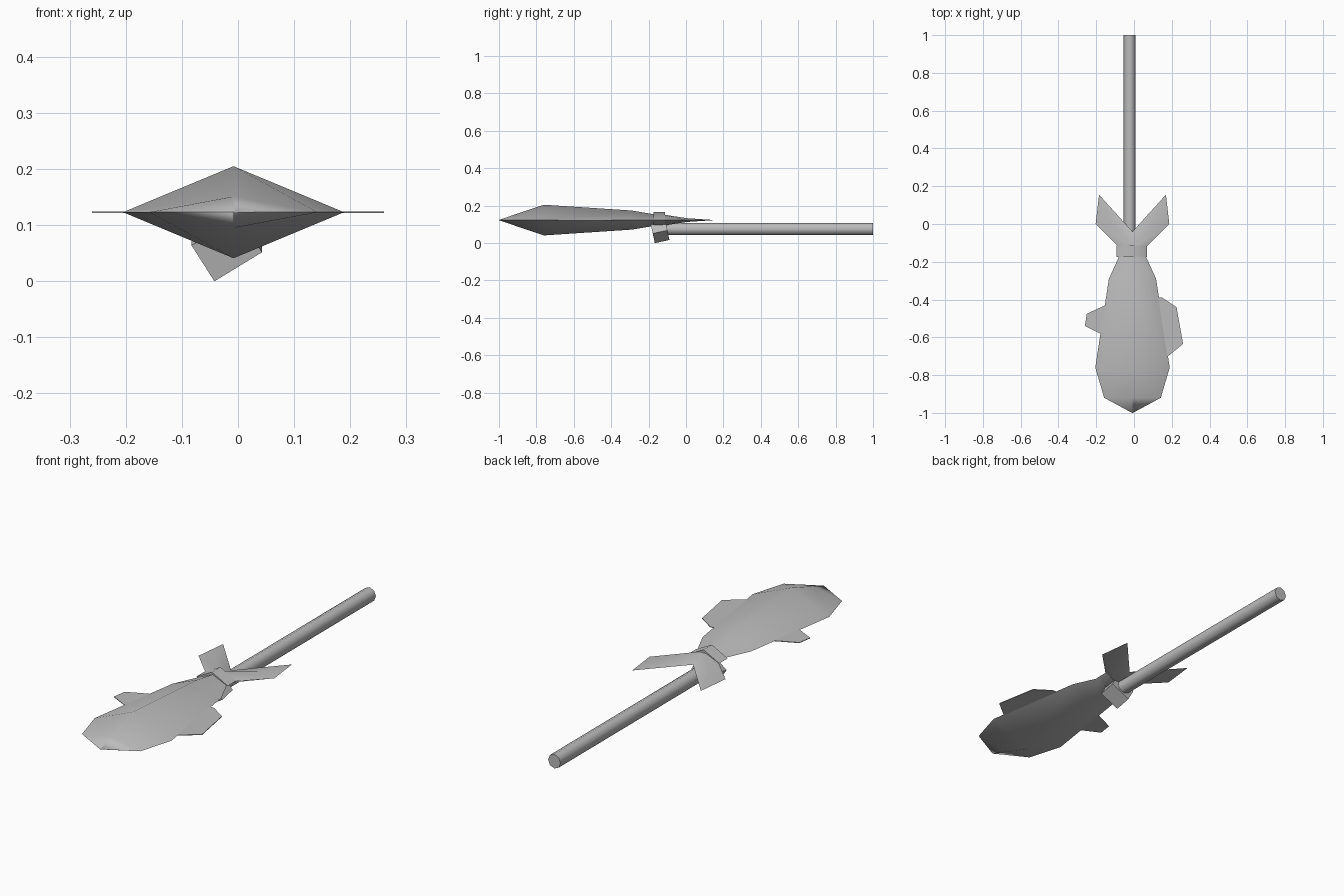
import bpy
import bmesh
from math import radians, pi, sin, cos
from mathutils import Matrix, Vector

old = bpy.data.objects.get("Cube")
if old:
    bpy.data.objects.remove(old, do_unlink=True)

grey = bpy.data.materials.new("plain grey")
grey.use_nodes = True
grey.diffuse_color = (0.5, 0.5, 0.5, 1)
grey.node_tree.nodes["Principled BSDF"].inputs["Base Color"].default_value = (0.5, 0.5, 0.5, 1)

CX, CZ = -0.008, 0.123   # fish axis


def finish(name, bm, angle=None):
    bmesh.ops.remove_doubles(bm, verts=bm.verts, dist=0.0005)
    bmesh.ops.recalc_face_normals(bm, faces=bm.faces)
    mesh = bpy.data.meshes.new(name)
    bm.to_mesh(mesh)
    bm.free()
    mesh.materials.append(grey)
    obj = bpy.data.objects.new(name, mesh)
    bpy.context.collection.objects.link(obj)
    if angle:
        bpy.ops.object.select_all(action="DESELECT")
        obj.select_set(True)
        bpy.context.view_layer.objects.active = obj
        bpy.ops.object.shade_smooth_by_angle(angle=radians(angle))
    return obj


def loft(name, stations, sides, cx, cz, angle):
    """Skin elliptical rings of (y, half width, half height) along y."""
    bm = bmesh.new()
    rings = []
    for y, hx, hz in stations:
        turns = [2 * pi * i / sides for i in range(sides)]
        rings.append([bm.verts.new((cx + hx * cos(t), y, cz + hz * sin(t))) for t in turns])
    for a, b in zip(rings, rings[1:]):
        for i in range(sides):
            j = (i + 1) % sides
            bm.faces.new((a[i], a[j], b[j], b[i]))
    bm.faces.new(rings[0])
    bm.faces.new(rings[-1])
    return finish(name, bm, angle)


def fin(name, outline, thickness=0.003):
    """Thin flat plate from an outline in x and y."""
    bm = bmesh.new()
    base = bm.faces.new([bm.verts.new((x, y, CZ - thickness / 2)) for x, y in outline])
    new = bmesh.ops.extrude_face_region(bm, geom=[base])["geom"]
    moved = [v for v in new if isinstance(v, bmesh.types.BMVert)]
    bmesh.ops.translate(bm, verts=moved, vec=(0, 0, thickness))
    return finish(name, bm)


# Diamond-section body with sharp side edges
loft("body", [(-1.0, 0.002, 0.001), (-0.92, 0.15, 0.028), (-0.76, 0.197, 0.082),
              (-0.29, 0.125, 0.051), (-0.17, 0.07, 0.031), (-0.12, 0.066, 0.029)],
     4, CX, CZ, 75)

# Collar between body and tail
loft("collar", [(-0.175, 0.081, 0.042), (-0.113, 0.081, 0.042)], 4, CX - 0.003, CZ, 60)

# Forked tail: a ridged lobe on each side, above and below
bm = bmesh.new()
for sx in (-1, 1):
    for sz in (-1, 1):
        root = (0, -0.125, 0.03)
        root_edge = (0.08, -0.115, 0)
        outer = (0.195, 0.0, 0)
        tip = (0.177, 0.155, 0)
        ridge = (0.115, 0.005, 0.01)
        notch = (0, -0.04, 0)
        for face in ((root, root_edge, outer, ridge), (ridge, outer, tip),
                     (ridge, tip, notch), (root, ridge, notch)):
            bm.faces.new([bm.verts.new((CX + sx * x, y, CZ + sz * z)) for x, y, z in face])
finish("tail", bm, 60)

# Side fins
fin("left_fin", [(0.12, -0.39), (0.15, -0.39), (0.225, -0.44), (0.19, -0.54),
                 (0.26, -0.635), (0.18, -0.70), (0.12, -0.70)])
fin("left_fin_fold", [(0.155, -0.54), (0.225, -0.44), (0.26, -0.635)])
fin("right_fin", [(-0.13, -0.42), (-0.25, -0.475), (-0.26, -0.54), (-0.14, -0.6)])

# Round pole behind
loft("pole", [(-0.13, 0.032, 0.033), (1.0, 0.032, 0.033)], 8, -0.023, 0.075, 60)

# Tilted knot holding the pole to the collar
bm = bmesh.new()
bmesh.ops.create_cube(bm, size=1)
bmesh.ops.scale(bm, verts=bm.verts, vec=Vector((0.1, 0.08, 0.077)))
turn = Matrix.Rotation(radians(12), 4, "X") @ Matrix.Rotation(radians(-32), 4, "Y")
bmesh.ops.transform(bm, matrix=Matrix.Translation((-0.02, -0.14, 0.066)) @ turn, verts=bm.verts)
finish("knot", bm)
